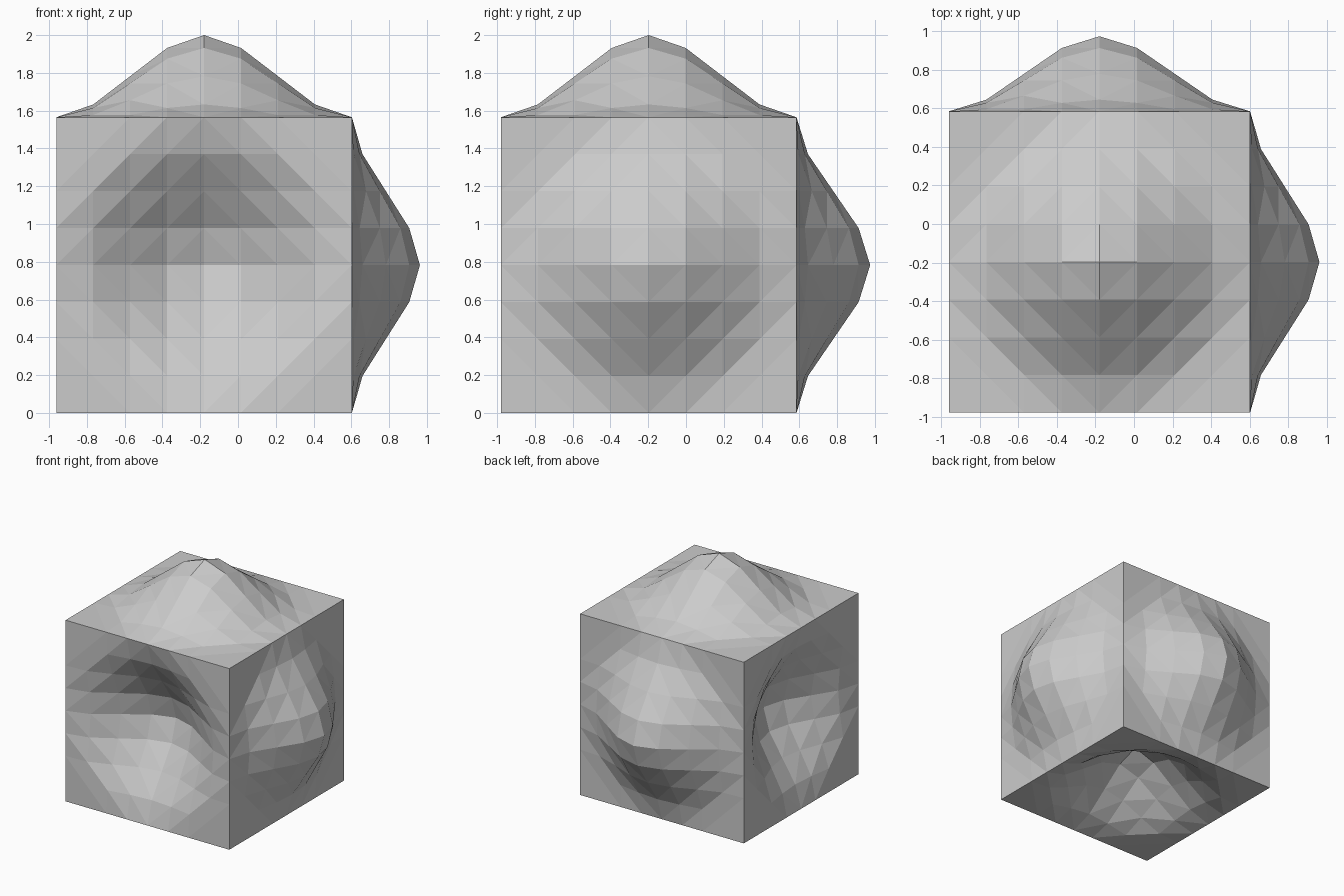
import bpy, bmesh
from mathutils import Vector

if "Cube" in bpy.data.objects:
    bpy.data.objects.remove(bpy.data.objects["Cube"])

N = 8                                   # cells per cube side
SIZE = 1.565
LOW = Vector((-0.962, -0.98, 0.0))      # minimum corner of the cube
HEIGHT = (0.36, 0.39, 0.435)            # bump height along x, y, z


def falloff(i, j):
    # smooth round bump reaching zero at the face edges
    t = max(0.0, 1 - ((i - N / 2) ** 2 + (j - N / 2) ** 2) ** 0.5 / (N / 2))
    return t * t * (3 - 2 * t)


def add_side(bm, axis, far):
    # one cube side: bumped outward on the far side, dented inward on the near side
    u, v = (axis + 1) % 3, (axis + 2) % 3
    grid = {}
    for i in range(N + 1):
        for j in range(N + 1):
            p = LOW.copy()
            p[u] += SIZE * i / N
            p[v] += SIZE * j / N
            p[axis] += SIZE * far + HEIGHT[axis] * falloff(i, j)
            grid[i, j] = bm.verts.new(p)
    for i in range(N):
        for j in range(N):
            a, b, c, d = (grid[k] for k in ((i, j), (i + 1, j), (i + 1, j + 1), (i, j + 1)))
            # diagonals run around the bump in a diamond pattern
            if (i < N / 2) == (j < N / 2):
                tris = ((a, b, d), (b, c, d))
            else:
                tris = ((a, b, c), (a, c, d))
            for t in tris:
                bm.faces.new(t if far else t[::-1])


# cube with three bumped and three matching dented sides
bm = bmesh.new()
for axis in range(3):
    for far in (0, 1):
        add_side(bm, axis, far)
bmesh.ops.remove_doubles(bm, verts=bm.verts, dist=1e-4)
mesh = bpy.data.meshes.new("bumpy_cube")
bm.to_mesh(mesh)
bm.free()
bpy.context.collection.objects.link(bpy.data.objects.new("bumpy_cube", mesh))
